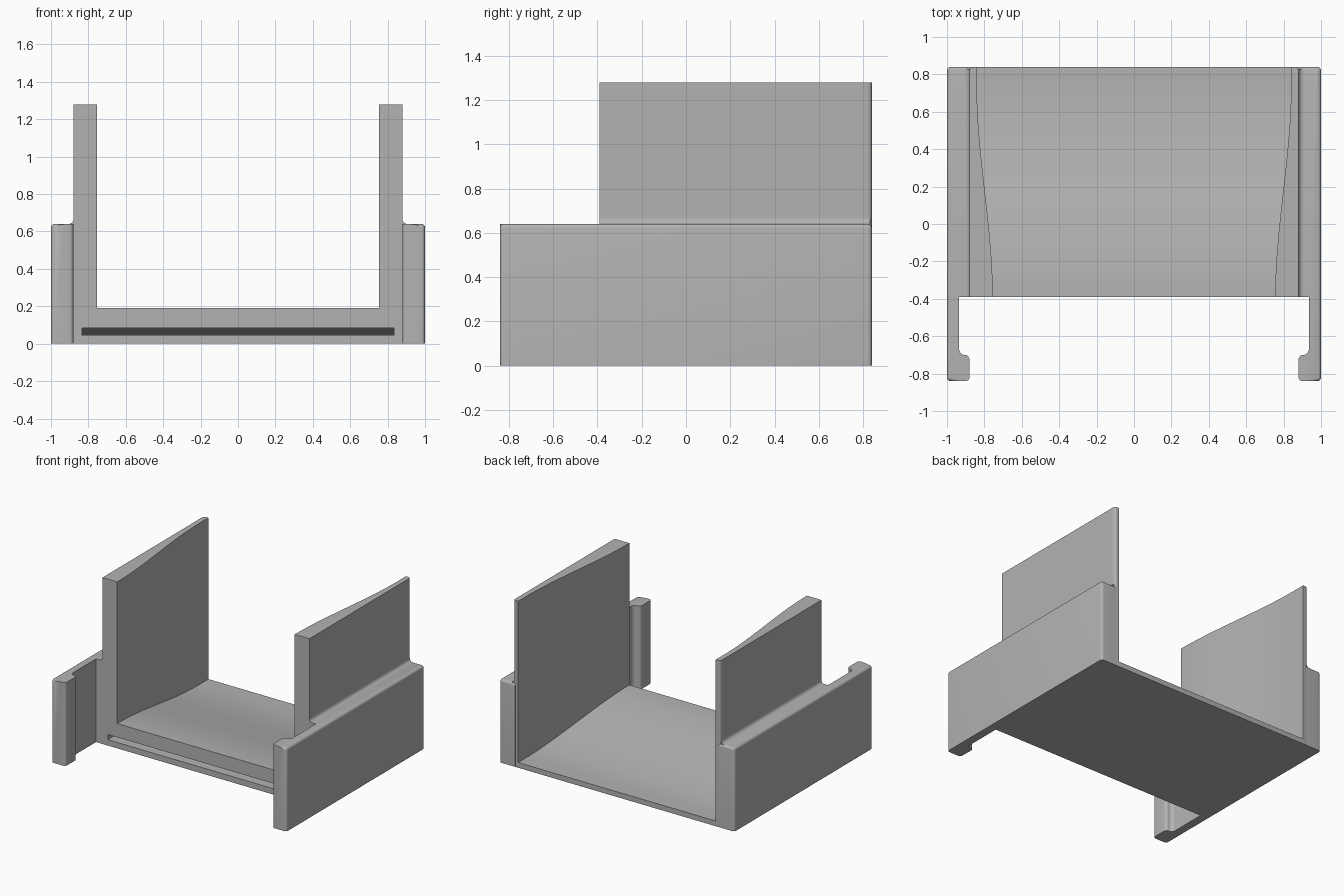
import bpy, bmesh, math
from mathutils import Vector

cube = bpy.data.objects.get("Cube")
if cube:
    bpy.data.objects.remove(cube, do_unlink=True)

grey = bpy.data.materials.new("matt_grey")
grey.use_nodes = True
grey.diffuse_color = (0.45, 0.45, 0.45, 1)
grey.node_tree.nodes["Principled BSDF"].inputs["Base Color"].default_value = grey.diffuse_color

FRONT, BACK, TOP, SHOULDER, OUTER = -0.39, 0.84, 1.28, 0.64, 0.88


def finish(bm, name):
    bmesh.ops.recalc_face_normals(bm, faces=bm.faces[:])
    mesh = bpy.data.meshes.new(name)
    bm.to_mesh(mesh)
    bm.free()
    mesh.materials.append(grey)
    obj = bpy.data.objects.new(name, mesh)
    bpy.context.collection.objects.link(obj)
    return obj


def loft(sections):
    """Skin closed loops of equal length and cap both ends."""
    bm = bmesh.new()
    rings = [[bm.verts.new(p) for p in s] for s in sections]
    n = len(rings[0])
    for a, b in zip(rings, rings[1:]):
        for i in range(n):
            j = (i + 1) % n
            bm.faces.new((a[i], a[j], b[j], b[i]))
    bm.faces.new(rings[0])
    bm.faces.new(rings[-1])
    return bm


def rounded(corners, steps=5):
    """Outline from (x, y, radius) corners, with square corners rounded."""
    out = []
    for i, (x, y, r) in enumerate(corners):
        p = Vector((x, y))
        if not r:
            out.append(p)
            continue
        a = (Vector(corners[i - 1][:2]) - p).normalized() * r
        b = (Vector(corners[(i + 1) % len(corners)][:2]) - p).normalized() * r
        for k in range(steps + 1):
            t = math.pi / 2 * k / steps
            out.append(p + a * (1 - math.sin(t)) + b * (1 - math.cos(t)))
    return out


# Flared channel body: floor and walls thin out towards the back
def channel_section(y):
    u = min(1, max(0, (0.74 - y) / (0.74 - FRONT)))
    s = u * u * (3 - 2 * u)
    inner, floor = 0.84 - 0.085 * s, 0.04 + 0.15 * s
    r = 0.02
    d = max(0, y - (BACK - r))
    ox = OUTER - r + math.sqrt(max(0, r * r - d * d))
    half = [(ox, 0), (ox, TOP), (inner, TOP), (inner, floor)]
    pts = half + [(-x, z) for x, z in reversed(half)]
    return [(x, y, z) for x, z in pts]


ys = [FRONT + (BACK - 0.02 - FRONT) * i / 28 for i in range(29)]
ys += [BACK - 0.02 + 0.02 * math.sin(math.pi / 2 * k / 5) for k in range(1, 6)]
body = finish(loft([channel_section(y) for y in ys]), "channel_body")

# Tapered slot in the front edge of the floor
slot = finish(loft([[(x, -0.45, 0.045), (x, 0.45, 0.045), (x, 0.45, 0.046),
                     (x, FRONT, 0.085), (x, -0.45, 0.085)]
                    for x in (-0.835, 0.835)]), "slot_cutter")
slot.hide_render = True
mod = body.modifiers.new("slot", "BOOLEAN")
mod.operation, mod.solver, mod.object = "DIFFERENCE", "EXACT", slot
bpy.context.view_layer.objects.active = body
body.select_set(True)
bpy.ops.object.modifier_apply(modifier="slot")
bpy.data.objects.remove(slot, do_unlink=True)
parts = [body]

# Hooked side arms, with a small fillet where each meets the wall
arm_outline = rounded([
    (1, -0.84, 0.02), (1, BACK, 0.02), (0.865, BACK, 0), (0.865, -0.37, 0),
    (OUTER, FRONT, 0), (0.935, FRONT, 0), (0.935, -0.70, 0.03),
    (OUTER, -0.70, 0.025), (OUTER, -0.84, 0.02)])
r = 0.025
fillet_outline = [(OUTER - 0.01, SHOULDER - 0.01), (OUTER + r, SHOULDER - 0.01)]
fillet_outline += [(OUTER + r - r * math.sin(t), SHOULDER + r - r * math.cos(t))
                   for t in [math.pi / 2 * k / 5 for k in range(6)]]
fillet_outline.append((OUTER - 0.01, SHOULDER + r))

for side, name in ((1, "left"), (-1, "right")):
    bm = loft([[(side * p.x, p.y, z) for p in arm_outline] for z in (0, SHOULDER)])
    bmesh.ops.recalc_face_normals(bm, faces=bm.faces[:])
    rim = [e for e in bm.edges if all(
        v.co.z > 0.6 and (abs(v.co.x) > 0.975 or v.co.y > 0.8) and
        abs(v.co.x) > 0.86 for v in e.verts)
        and not all(abs(v.co.x) < 0.87 for v in e.verts)]
    bmesh.ops.bevel(bm, geom=rim, offset=0.018, segments=4, profile=0.5, affect="EDGES")
    parts.append(finish(bm, name + "_hooked_arm"))
    parts.append(finish(loft([[(side * x, y, z) for x, z in fillet_outline]
                              for y in (FRONT, BACK - 0.01)]), name + "_fillet"))

# Smooth the curves, keep the corners sharp
bpy.ops.object.select_all(action="DESELECT")
for p in parts:
    p.select_set(True)
bpy.context.view_layer.objects.active = body
bpy.ops.object.shade_smooth_by_angle(angle=math.radians(30))
